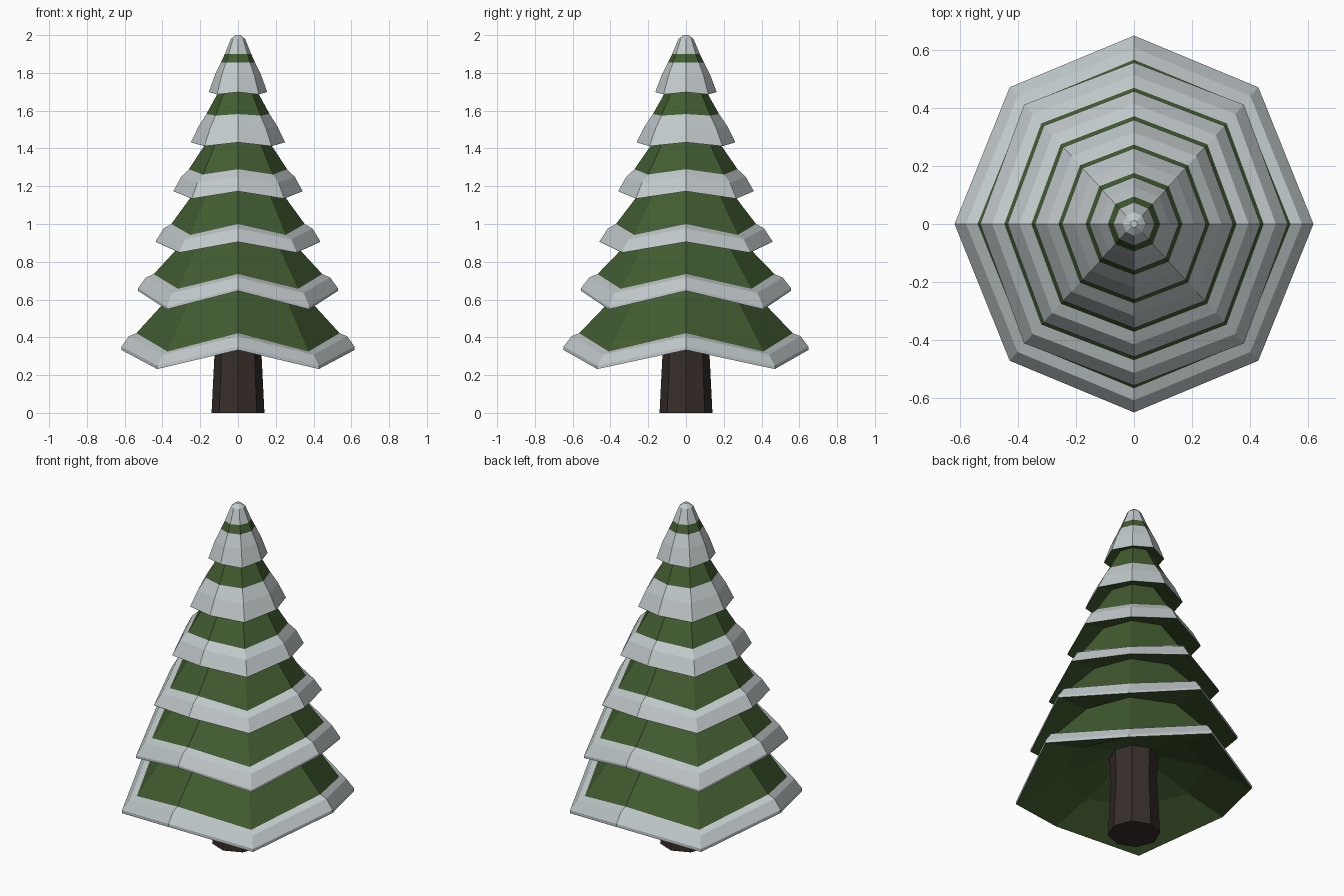
import bpy, bmesh, math

if "Cube" in bpy.data.objects:
    bpy.data.objects.remove(bpy.data.objects["Cube"])

Y_STRETCH = 1.05  # the tree is slightly deeper than wide


def material(name, rgb):
    m = bpy.data.materials.new(name)
    m.diffuse_color = (*rgb, 1)
    m.use_nodes = True
    m.node_tree.nodes["Principled BSDF"].inputs["Base Color"].default_value = m.diffuse_color
    return m


green = material("needles_green", (0.055, 0.107, 0.029))
white = material("snow_white", (0.54, 0.59, 0.60))
brown = material("bark_brown", (0.038, 0.027, 0.023))


def build(name, strips, mat, y_scale=1.0, cap_start=False, cap_end=False):
    """Loft octagonal rings (radius, z at axis corners, z at diagonal corners,
    optional x and y factors for the diagonal corners)."""
    bm = bmesh.new()
    for s, strip in enumerate(strips):
        rings = []
        for r, z_axis, z_diag, *f in strip:
            fx, fy = f or (1, 1)
            ring = []
            for k in range(8):
                x, y = r * math.cos(k * math.pi / 4), r * math.sin(k * math.pi / 4) * y_scale
                if k % 2:
                    x, y = x * fx, y * fy
                ring.append(bm.verts.new((x, y, z_diag if k % 2 else z_axis)))
            rings.append(ring)
        for a, b in zip(rings, rings[1:]):
            for k in range(8):
                n = (k + 1) % 8
                bm.faces.new((a[k], a[n], b[n], b[k]))
        if cap_start and s == 0:
            bm.faces.new(rings[0][::-1])
        if cap_end and s == len(strips) - 1:
            bm.faces.new(rings[-1])
    me = bpy.data.meshes.new(name)
    bm.to_mesh(me)
    bm.free()
    me.materials.append(mat)
    ob = bpy.data.objects.new(name, me)
    bpy.context.collection.objects.link(ob)
    return ob


# Tiers: underside ring (r, z), rim (r, z axis, z diagonal, lip),
# inner snow edge (r, z axis, z diagonal), bulge height, diagonal factors
tiers = [
    ((0.38, 0.39), (0.617, 0.333, 0.232, 0.018), (0.538, 0.422, 0.325), 0.82, (0.98, 1.026)),
    ((0.33, 0.65), (0.529, 0.646, 0.548, 0.014), (0.446, 0.735, 0.657), 0.80, (1.01, 1.045)),
    ((0.275, 0.92), (0.435, 0.905, 0.848, 0.005), (0.353, 1.000, 0.942), 0.75, (1.01, 1.045)),
    ((0.215, 1.19), (0.341, 1.173, 1.134, 0.003), (0.260, 1.290, 1.262), 0.66, (1.01, 1.045)),
    ((0.155, 1.45), (0.248, 1.432, 1.412, 0.003), (0.167, 1.582, 1.574), 0.58, (1.01, 1.045)),
    ((0.098, 1.71), (0.154, 1.698, 1.686, 0.003), (0.090, 1.856, 1.854), 0.58, (1.01, 1.03)),
]
tip_base = (0.070, 1.90, 1.90)

# Green foliage: underside and sloping body of every tier
foliage, snow = [], []
for i, ((ur, uz), (r, za, zd, lip), inner, bulge, f) in enumerate(tiers):
    rim, inner = (r, za, zd, *f), (*inner, *f)
    underside = [(ur, uz, uz), rim]
    if i == 0:
        underside.insert(0, (0.12, 0.475, 0.475))
    foliage.append(underside)
    if i + 1 < len(tiers):
        nr, nz = tiers[i + 1][0]
        top = (nr, nz, nz)
    else:
        top = tip_base
    foliage.append([inner, top])
    # Snow band: lip, outer slope, inner bevel
    mid = ((r + inner[0]) / 2, za + (inner[1] - za) * bulge, zd + (inner[2] - zd) * bulge, *f)
    snow.append([rim, (r, za + lip, zd + lip, *f), mid, inner])

# Snow cap on the tip
snow.append([tip_base, (0.038, 1.98, 1.98), (0.012, 2.0, 2.0)])

build("foliage", foliage, green, Y_STRETCH, cap_start=True)
build("snow", snow, white, Y_STRETCH, cap_end=True)

# Trunk
build("trunk", [[(0.14, 0, 0), (0.124, 0.32, 0.32), (0.132, 0.475, 0.475)]],
      brown, 1.0, cap_start=True, cap_end=True)
